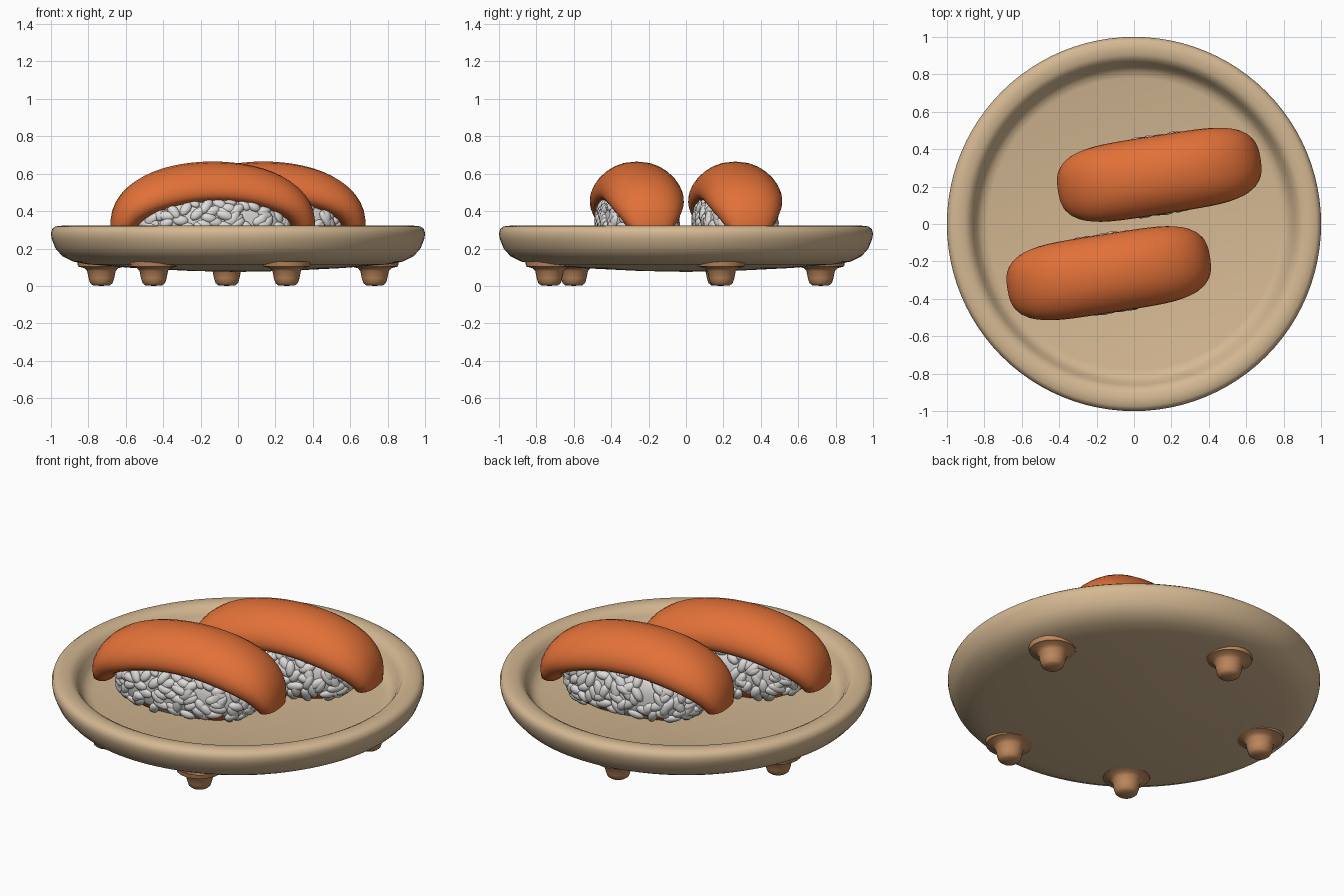
import bpy, bmesh, math, random
from mathutils import Vector, Matrix

if "Cube" in bpy.data.objects:
    bpy.data.objects.remove(bpy.data.objects["Cube"])

random.seed(4)


def material(name, rgb):
    m = bpy.data.materials.new(name)
    m.diffuse_color = (*rgb, 1)
    m.use_nodes = True
    m.node_tree.nodes["Principled BSDF"].inputs["Base Color"].default_value = m.diffuse_color
    return m


TAN = material("tan plate", (0.66, 0.48, 0.29))
BROWN = material("brown feet", (0.52, 0.25, 0.11))
ORANGE = material("salmon orange", (0.76, 0.165, 0.04))
WHITE = material("rice white", (0.73, 0.72, 0.70))


def finish(bm, name, mats, angle=50):
    bmesh.ops.recalc_face_normals(bm, faces=bm.faces)
    me = bpy.data.meshes.new(name)
    bm.to_mesh(me)
    bm.free()
    for m in mats:
        me.materials.append(m)
    ob = bpy.data.objects.new(name, me)
    bpy.context.collection.objects.link(ob)
    bpy.context.view_layer.objects.active = ob
    ob.select_set(True)
    bpy.ops.object.shade_smooth_by_angle(angle=math.radians(angle))
    ob.select_set(False)
    return ob


def lathe(name, profile, steps, mat, loc=(0, 0, 0)):
    bm = bmesh.new()
    vs = [bm.verts.new((r, 0, z)) for r, z in profile]
    es = [bm.edges.new(p) for p in zip(vs, vs[1:])]
    bmesh.ops.spin(bm, geom=vs + es, cent=(0, 0, 0), axis=(0, 0, 1),
                   angle=2 * math.pi, steps=steps)
    bmesh.ops.remove_doubles(bm, verts=bm.verts, dist=1e-5)
    ob = finish(bm, name, [mat])
    ob.location = loc
    return ob


# Round plate with raised rim and slightly domed underside
lathe("plate", [(0, .075), (.25, .08), (.55, .095), (.8, .115), (.88, .13),
                (.94, .16), (.975, .2), (.995, .25), (1, .28), (.993, .305),
                (.975, .318), (.94, .322), (.905, .318), (.88, .305),
                (.86, .275), (.84, .235), (.815, .21), (.78, .2), (0, .2)],
      96, TAN)

# Five stubby feet, flared into the plate
for i, (x, y) in enumerate([(.73, .19), (-.06, .72), (-.73, .18),
                            (-.45, -.6), (.26, -.73)]):
    lathe(f"foot_{i + 1}", [(0, 0), (.045, .003), (.06, .015), (.068, .04),
                            (.076, .08), (.09, .095), (.125, .104), (.13, .13)],
          20, BROWN, (x, y, 0))


def path(phi):
    """Centre line of the fish slice."""
    return Vector((.50 * math.sin(phi), 0, .2 + .36 * math.cos(phi) ** .7))


def fish(name):
    bm = bmesh.new()
    n, sides, rings = 28, 28, []
    for i in range(n + 1):
        t = -1 + 2 * i / n
        phi = math.radians(82) * t
        tan = (path(phi + .01) - path(phi - .01)).normalized()
        up = Vector((-tan.z, 0, tan.x))
        w, h = .21 * (1 - .48 * t ** 4), .105 * (1 - .5 * t ** 4)
        ring = []
        for k in range(sides):
            a = 2 * math.pi * k / sides
            c, s = math.cos(a), math.sin(a)
            y = w * math.copysign(abs(c) ** .8, c)
            z = h * math.copysign(abs(s) ** .9, s)
            z -= .25 * y * y / .21 * (1 - t * t)      # sides droop over rice
            ring.append(bm.verts.new(path(phi) + Vector((0, y, 0)) + up * z))
        rings.append(ring)
    for a, b in zip(rings, rings[1:]):
        for k in range(sides):
            j = (k + 1) % sides
            bm.faces.new((a[k], a[j], b[j], b[k]))
    # rounded end caps
    for ring in (rings[0], rings[-1]):
        mid = sum((v.co for v in ring), Vector()) / sides
        tip = bm.verts.new(mid + Vector((0, 0, -.015)))
        for k in range(sides):
            bm.faces.new((ring[k], ring[(k + 1) % sides], tip))
    return finish(bm, name, [ORANGE], 60)


SIZE, MID = Vector((.40, .195, .17)), Vector((0, 0, .335))


def on_core(d):
    """Point of the boxy rice ball in direction d."""
    q = sum(abs(c) ** 2.6 for c in d) ** (1 / 2.6)
    return MID + Vector(c * s / q for c, s in zip(d, SIZE))


def rice(name):
    bm = bmesh.new()
    # packed core, with fish showing at the low ends
    bmesh.ops.create_icosphere(bm, subdivisions=4, radius=1)
    for v in bm.verts:
        v.co = on_core(v.co)
    for f in bm.faces:
        c = f.calc_center_median()
        f.material_index = int(c.z < .25 and abs(c.x) > .12)
    # grains lying on the core
    count = 330
    for i in range(count):
        z = 1 - 2 * (i + .5) / count
        a = i * 2.39996 + random.uniform(-.15, .15)
        r = math.sqrt(1 - z * z)
        d = Vector((r * math.cos(a), r * math.sin(a), z))
        p = on_core(d)
        if p.z < .225 or z > .85:
            continue
        normal = Vector(math.copysign(abs(c) ** 1.6, c) / s
                        for c, s in zip(d, SIZE)).normalized()
        m = (Matrix.Translation(p) @ normal.to_track_quat('Z', 'Y').to_matrix().to_4x4()
             @ Matrix.Rotation(random.uniform(0, math.pi), 4, 'Z')
             @ Matrix.Diagonal((random.uniform(.04, .055), .027,
                                random.uniform(.016, .026), 1)))
        bmesh.ops.create_icosphere(bm, subdivisions=2, radius=1, matrix=m)
    return finish(bm, name, [WHITE, ORANGE], 80)


# Two pieces, the second turned half round the plate centre
for side, turn in (("front", 0), ("back", math.pi)):
    place = (Matrix.Rotation(turn, 4, 'Z') @ Matrix.Translation((-.135, -.263, 0))
             @ Matrix.Rotation(math.radians(9), 4, 'Z'))
    for ob in (fish(side + "_fish_slice"), rice(side + "_rice")):
        ob.matrix_world = place
